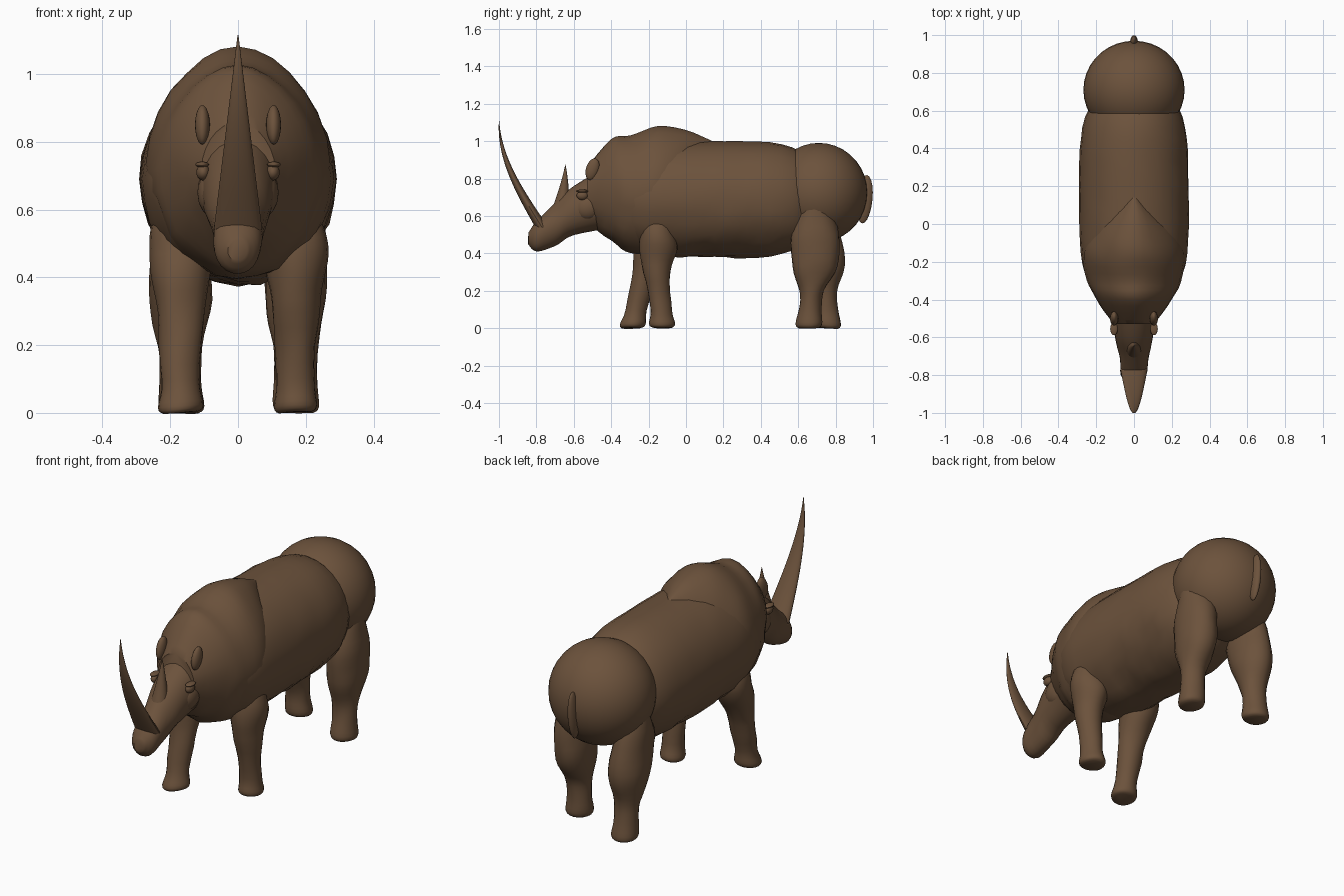
import bpy, bmesh, math
from mathutils import Vector, noise

cube = bpy.data.objects.get("Cube")
if cube:
    bpy.data.objects.remove(cube, do_unlink=True)

brown = (0.15, 0.085, 0.045, 1)
hide = bpy.data.materials.new("brown_hide")
hide.use_nodes = True
hide.diffuse_color = brown
shader = next(node for node in hide.node_tree.nodes if node.type == 'BSDF_PRINCIPLED')
shader.inputs["Base Color"].default_value = brown
shader.inputs["Roughness"].default_value = 0.8


def finish(bm, name):
    bmesh.ops.recalc_face_normals(bm, faces=bm.faces)
    mesh = bpy.data.meshes.new(name)
    bm.to_mesh(mesh)
    bm.free()
    mesh.materials.append(hide)
    obj = bpy.data.objects.new(name, mesh)
    bpy.context.collection.objects.link(obj)
    bpy.ops.object.select_all(action='DESELECT')
    obj.select_set(True)
    bpy.context.view_layer.objects.active = obj
    bpy.ops.object.shade_smooth_by_angle(angle=math.radians(40))
    return obj


def spline(points, steps):
    """Smooth curve passing through every station."""
    points = [Vector(p) for p in points]
    padded = [points[0]] + points + [points[-1]]
    curve = []
    for before, start, end, after in zip(padded, padded[1:], padded[2:], padded[3:]):
        leave, arrive = (end - before) / 2, (after - start) / 2
        for step in range(steps):
            t = step / steps
            ease = t * t * (3 - 2 * t)
            curve.append(start.lerp(end, ease) + leave * t * (1 - t) ** 2
                         - arrive * t * t * (1 - t))
    return curve + [points[-1]]


def loft(name, axis, stations, x=0, sides=24, steps=4, taper=0, rough=0, stride=0):
    """Elliptic rings along y or z; station = (position, middle, radius, half width)."""
    bm = bmesh.new()
    rings = []
    for along, middle, radius, half in spline(stations, steps):
        ring = []
        for i in range(sides):
            angle = math.tau * i / sides
            rise = math.sin(angle)
            across = x + math.cos(angle) * half * (1 - taper * max(rise, 0) ** 2)
            other = middle + radius * rise
            if axis == 'y':
                point = Vector((across, along, other))
            else:
                step = stride * max(0, 1 - 2 * along)
                point = Vector((across, other + step, along))
            # The underside is shaggier than the back
            shag = rough if point.z < 0.6 else rough / 3
            point += noise.noise_vector(point * 9) * shag
            ring.append(bm.verts.new(point))
        rings.append(ring)
    for ring, following in zip(rings, rings[1:]):
        for i in range(sides):
            bm.faces.new((ring[i - 1], ring[i], following[i], following[i - 1]))
    bm.faces.new(rings[0])
    bm.faces.new(rings[-1])
    return finish(bm, name)


def ball(name, location, size, tilt=0, segments=20):
    bm = bmesh.new()
    bmesh.ops.create_uvsphere(bm, u_segments=segments, v_segments=segments // 2, radius=1)
    obj = finish(bm, name)
    obj.location, obj.scale = location, size
    obj.rotation_euler.x = tilt
    return obj


def horn(name, y, z, reach, height, width, depth):
    """Tapering horn that sweeps along y and straightens towards the tip."""
    stations = []
    for i in range(9):
        t = i / 8
        thin = 1.02 - t
        stations.append((z + height * t, y + reach * math.sin(t * math.pi / 2),
                         depth * thin, width * thin))
    loft(name, 'z', stations, sides=20)


# Barrel of the body, full in the middle and drawn in at both ends
barrel = []
for i in range(-9, 10):
    t = i / 9.5
    swell = (1 - t ** 4) ** 0.35
    barrel.append((0.15 + 0.57 * t, 0.69, 0.31 * swell, 0.29 * swell))
loft("torso", 'y', barrel, sides=28, steps=1, rough=0.015)

# Shoulder mass rising into the hump
loft("shoulder_hump", 'y', [(-0.53, 0.72, 0.14, 0.11), (-0.4, 0.74, 0.27, 0.2),
                            (-0.3, 0.72, 0.31, 0.25), (-0.15, 0.74, 0.34, 0.27),
                            (0, 0.76, 0.3, 0.2), (0.14, 0.9, 0.1, 0.04)],
     sides=28, taper=0.15, rough=0.015)

# Round rump and short tail
ball("rump", (0, 0.71, 0.725), (0.268, 0.26, 0.266), segments=36)
ball("tail", (0, 0.955, 0.69), (0.022, 0.042, 0.13), tilt=-0.1)

# Head with a bulbous muzzle
loft("head", 'y', [(-0.845, 0.48, 0.03, 0.03), (-0.8, 0.49, 0.08, 0.07),
                   (-0.7, 0.555, 0.115, 0.076), (-0.6, 0.63, 0.13, 0.1),
                   (-0.4, 0.71, 0.17, 0.13)], rough=0.005)

# Long curved nose horn and short brow horn
horn("nose_horn", y=-0.77, z=0.54, reach=-0.23, height=0.575, width=0.07, depth=0.035)
horn("brow_horn", y=-0.665, z=0.66, reach=0.02, height=0.215, width=0.042, depth=0.042)

# Legs as (height, middle, radius), from the sole up into the body
front = [(0, -0.13, 0.05), (0.02, -0.13, 0.066), (0.1, -0.135, 0.057),
         (0.3, -0.155, 0.07), (0.42, -0.15, 0.1), (0.52, -0.15, 0.09), (0.62, -0.15, 0.06)]
hind = [(0, 0.655, 0.05), (0.02, 0.655, 0.068), (0.1, 0.665, 0.06),
        (0.2, 0.67, 0.067), (0.33, 0.69, 0.12), (0.5, 0.69, 0.13), (0.64, 0.69, 0.08)]


def leg(name, side, shape, stride):
    stations = [(z, y, radius, min(radius, 0.09)) for z, y, radius in shape]
    loft(name, 'z', stations, x=side * 0.17, sides=20, rough=0.008, stride=stride)


# Paired parts; the right legs are in mid stride
for label, side, front_stride, hind_stride in (("left", 1, 0, 0), ("right", -1, -0.16, 0.11)):
    leg(label + "_front_leg", side, front, front_stride)
    leg(label + "_hind_leg", side, hind, hind_stride)
    ball(label + "_eye", (side * 0.103, -0.555, 0.71), (0.02, 0.03, 0.024))
    ball(label + "_eyelid", (side * 0.106, -0.555, 0.733), (0.02, 0.034, 0.009))
    ball(label + "_cheek", (side * 0.07, -0.52, 0.65), (0.05, 0.08, 0.07), tilt=0.6)
    ball(label + "_ear", (side * 0.105, -0.5, 0.85), (0.022, 0.035, 0.06), tilt=-0.3)
